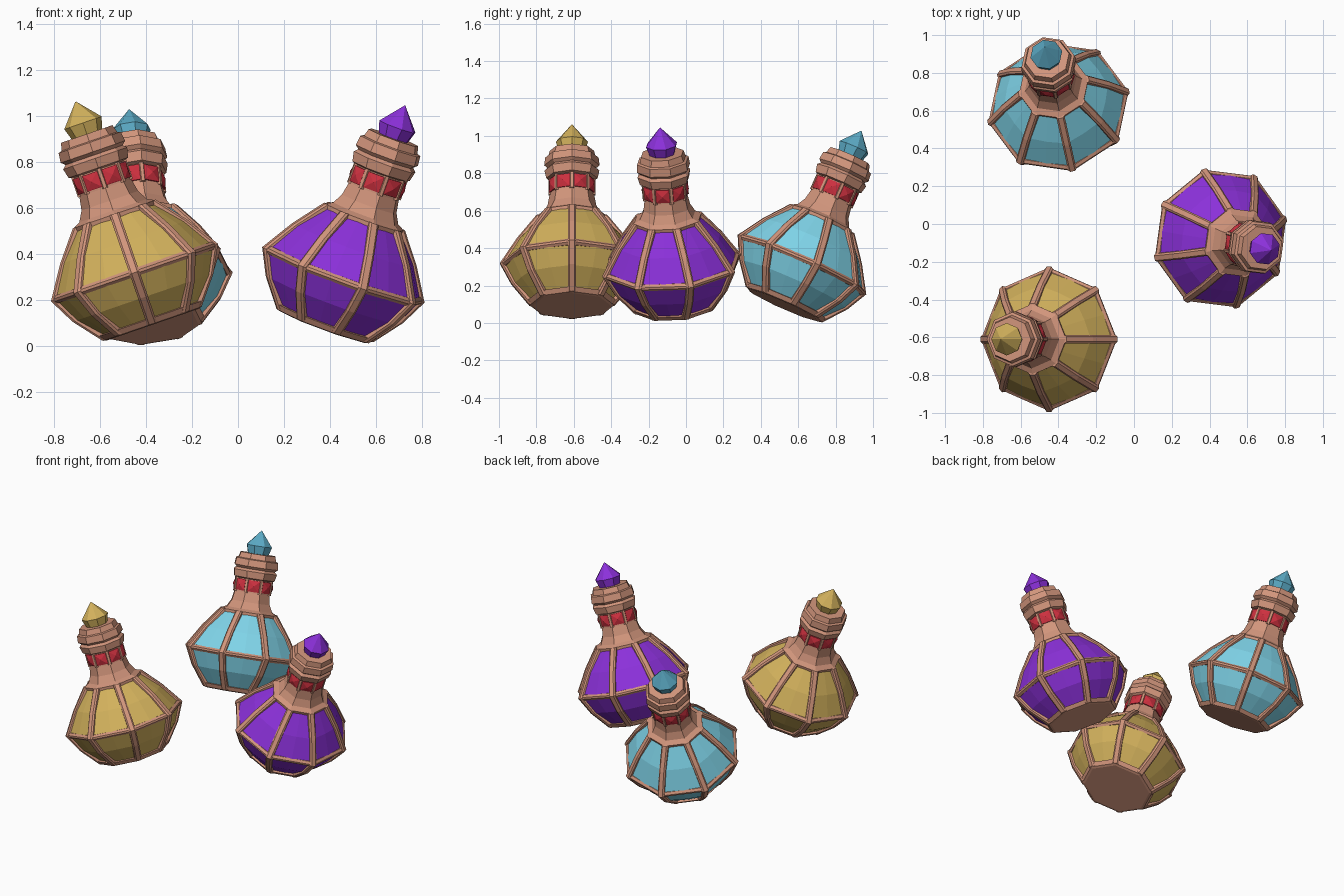
import bpy, bmesh
from math import sin, cos, pi, radians
from mathutils import Matrix, Vector

if "Cube" in bpy.data.objects:
    bpy.data.objects.remove(bpy.data.objects["Cube"])


def material(name, rgb):
    m = bpy.data.materials.new(name)
    m.diffuse_color = (*rgb, 1)
    m.use_nodes = True
    m.node_tree.nodes["Principled BSDF"].inputs["Base Color"].default_value = m.diffuse_color
    return m


COPPER = material("copper", (0.64, 0.30, 0.20))
RED = material("red_gem", (0.62, 0.03, 0.05))


def finish(bm, name, mat, matrix):
    bmesh.ops.recalc_face_normals(bm, faces=bm.faces)
    me = bpy.data.meshes.new(name)
    bm.to_mesh(me)
    bm.free()
    me.materials.append(mat)
    ob = bpy.data.objects.new(name, me)
    ob.matrix_world = matrix
    bpy.context.collection.objects.link(ob)
    return ob


def lathe(bm, profile, sides=8, closed=False, mid=1.0):
    """Revolve (radius, height) points; odd columns are scaled by mid."""
    rings = []
    for r, z in profile:
        ring = []
        for i in range(sides):
            a = 2 * pi * i / sides
            k = r * (mid if i % 2 else 1)
            ring.append(bm.verts.new((k * cos(a), k * sin(a), z)))
        rings.append(ring)
    pairs = list(zip(rings, rings[1:]))
    if closed:
        pairs.append((rings[-1], rings[0]))
    for a, b in pairs:
        for i in range(sides):
            j = (i + 1) % sides
            bm.faces.new((a[i], a[j], b[j], b[i]))
    if not closed:
        bm.faces.new(rings[0])
        bm.faces.new(rings[-1])


def rib(bm, path, angle, w=0.022):
    """Bevelled strip following the body profile at one corner."""
    section = [(-w, -0.04), (-w, -0.010), (-w * 0.6, 0), (w * 0.6, 0), (w, -0.010), (w, -0.04)]
    rad = Vector((cos(angle), sin(angle), 0))
    tan = Vector((-sin(angle), cos(angle), 0))
    rings = [[bm.verts.new(rad * (r + d) + tan * t + Vector((0, 0, z))) for t, d in section]
             for r, z in path]
    for a, b in zip(rings, rings[1:]):
        for i in range(6):
            j = (i + 1) % 6
            bm.faces.new((a[i], a[j], b[j], b[i]))
    bm.faces.new(rings[0])
    bm.faces.new(rings[-1])


# Profiles as (radius, height), measured from the widest ring
BODY = [(0.205, -0.23), (0.31, -0.115), (0.368, 0), (0.282, 0.14), (0.17, 0.265)]
RIB = [(0.228, -0.235), (0.324, -0.115), (0.384, 0), (0.294, 0.14), (0.19, 0.27)]
NECK = [(0.185, 0.245), (0.188, 0.268), (0.155, 0.285), (0.130, 0.33), (0.119, 0.39),
        (0.117, 0.475), (0.137, 0.482), (0.147, 0.525), (0.131, 0.54), (0.148, 0.555),
        (0.143, 0.598), (0.128, 0.603), (0.118, 0.637)]
STOPPER = [(0.066, 0.625), (0.086, 0.688), (0.002, 0.785)]


def bottle(name, centre, lean_dir, lean, spin, glass, cap):
    d = radians(lean_dir)
    mw = (Matrix.Translation(centre)
          @ Matrix.Rotation(radians(lean), 4, Vector((-sin(d), cos(d), 0)))
          @ Matrix.Rotation(radians(spin), 4, 'Z'))

    # Faceted glass body
    bm = bmesh.new()
    lathe(bm, BODY, 16, mid=0.945)
    finish(bm, name + "_glass_body", glass, mw)

    # Copper ribs, waist band and base plate
    bm = bmesh.new()
    for i in range(8):
        rib(bm, RIB, i * pi / 4)
    lathe(bm, [(0.34, -0.018), (0.366, -0.018), (0.379, -0.006),
               (0.379, 0.006), (0.364, 0.018), (0.34, 0.018)], closed=True)
    lathe(bm, [(0.21, -0.24), (0.226, -0.236), (0.243, -0.212), (0.21, -0.205)])
    finish(bm, name + "_copper_frame", COPPER, mw)

    # Stepped neck
    bm = bmesh.new()
    lathe(bm, NECK)
    # Posts between the gems
    for i in range(8):
        rib(bm, [(0.126, 0.388), (0.126, 0.478)], i * pi / 4, 0.012)
    finish(bm, name + "_neck", COPPER, mw)

    # Ring of pyramid-cut gems
    bm = bmesh.new()
    for i in range(8):
        a = (i + 0.5) * pi / 4
        m = Matrix.Rotation(a, 4, 'Z') @ Matrix.Translation((0.113, 0, 0.434))
        base = [bm.verts.new(m @ Vector((0.003, y * 0.037, z * 0.036)))
                for y, z in ((-1, -1), (1, -1), (1, 1), (-1, 1))]
        back = [bm.verts.new(m @ Vector((-0.012, y * 0.037, z * 0.036)))
                for y, z in ((-1, -1), (1, -1), (1, 1), (-1, 1))]
        tip = bm.verts.new(m @ Vector((0.015, 0, 0)))
        bm.faces.new(back)
        for k in range(4):
            n = (k + 1) % 4
            bm.faces.new((base[k], base[n], tip))
            bm.faces.new((back[k], back[n], base[n], base[k]))
    finish(bm, name + "_gem_ring", RED, mw)

    # Crystal stopper
    bm = bmesh.new()
    lathe(bm, STOPPER)
    finish(bm, name + "_stopper", cap, mw)


yellow = material("yellow_glass", (0.66, 0.45, 0.11))
purple = material("purple_glass", (0.26, 0.03, 0.70))
cyan = material("cyan_glass", (0.22, 0.68, 0.84))
blue = material("blue_crystal", (0.11, 0.42, 0.58))

bottle("yellow_bottle", (-0.45, -0.61, 0.318), 180, 19, 0, yellow, yellow)
bottle("purple_bottle", (0.458, -0.077, 0.308), -13, 20.5, 15, purple, purple)
bottle("blue_bottle", (-0.40, 0.62, 0.312), 103, 24.5, 12.5, cyan, blue)
